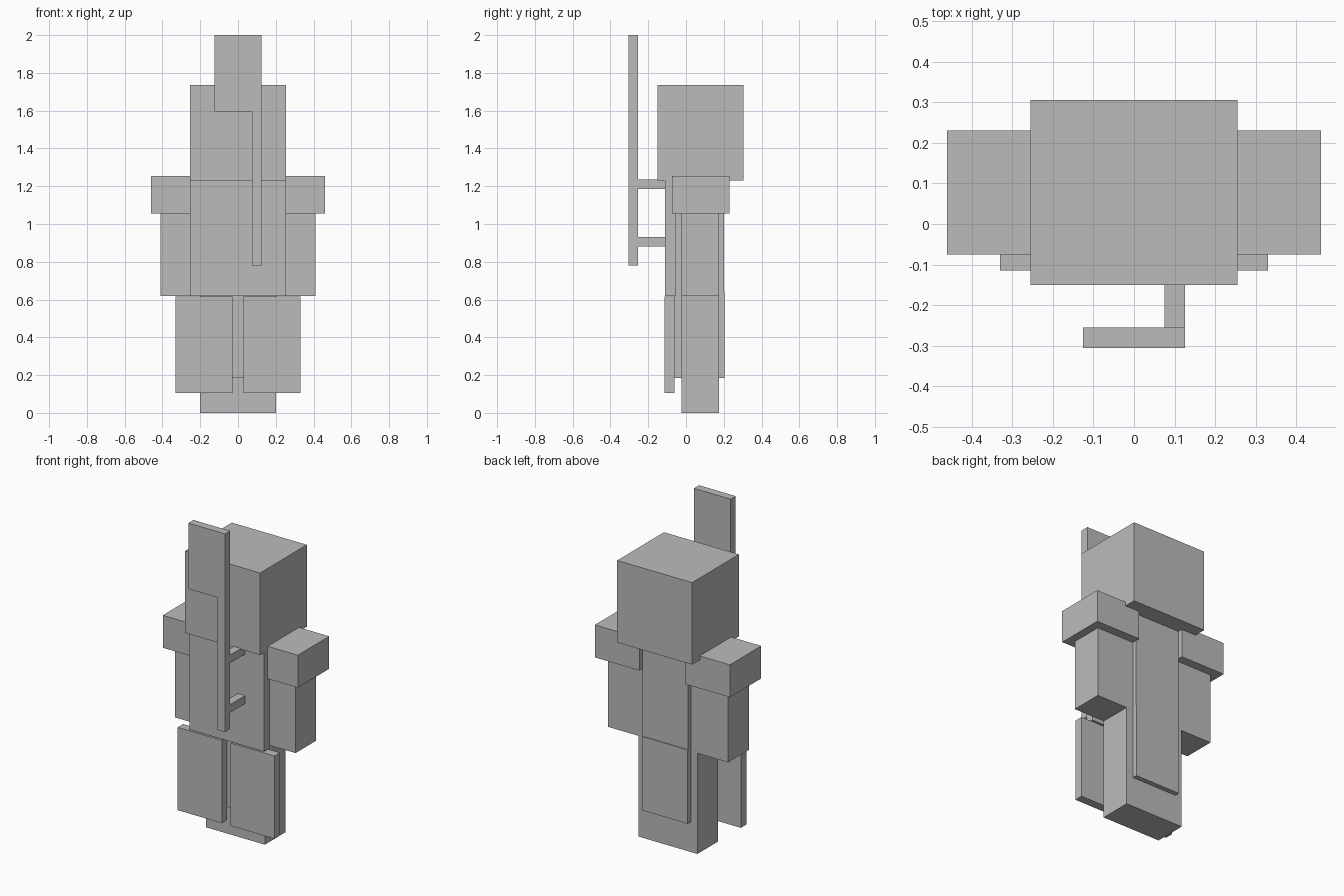
import bpy
import bmesh

default = bpy.data.objects.get("Cube")
if default:
    bpy.data.objects.remove(default, do_unlink=True)

GREY = (0.5, 0.5, 0.5, 1.0)
grey = bpy.data.materials.new("plain grey")
grey.use_nodes = True
grey.diffuse_color = GREY
for node in grey.node_tree.nodes:
    if node.type == 'BSDF_PRINCIPLED':
        node.inputs["Base Color"].default_value = GREY


def add_object(name, bm):
    bmesh.ops.recalc_face_normals(bm, faces=bm.faces)
    mesh = bpy.data.meshes.new(name)
    bm.to_mesh(mesh)
    bm.free()
    mesh.materials.append(grey)
    obj = bpy.data.objects.new(name, mesh)
    bpy.context.collection.objects.link(obj)
    return obj


def box(name, x, y, z):
    """Box from (min, max) extents on each axis."""
    bm = bmesh.new()
    bmesh.ops.create_cube(bm, size=1)
    for v in bm.verts:
        v.co = [lo + (c + 0.5) * (hi - lo) for c, (lo, hi) in zip(v.co, (x, y, z))]
    return add_object(name, bm)


def centred(name, half_width, y, z):
    return box(name, (-half_width, half_width), y, z)


def pair(name, x, y, z):
    box("left_" + name, x, y, z)
    box("right_" + name, (-x[1], -x[0]), y, z)


# Head, body and legs
centred("head", 0.255, (-0.15, 0.305), (1.23, 1.735))
centred("torso", 0.2, (-0.025, 0.175), (0.62, 1.23))
pair("leg", (0, 0.2), (-0.025, 0.175), (0, 0.62))

# Arms and shoulder guards
pair("arm", (0.2, 0.41), (-0.025, 0.175), (0.62, 1.055))
pair("shoulder_guard", (0.155, 0.46), (-0.075, 0.23), (1.055, 1.255))

# Chest armour and back panel
centred("chest_plate", 0.255, (-0.11, -0.055), (0.62, 1.23))
centred("chest_lining", 0.155, (-0.055, -0.025), (0.62, 1.23))
centred("back_panel", 0.155, (0.175, 0.2), (0.64, 1.23))

# Skirt panels and thigh plates
centred("front_skirt", 0.155, (-0.062, -0.025), (0.185, 0.62))
centred("back_skirt", 0.155, (0.175, 0.205), (0.185, 0.64))
pair("thigh_plate", (0.03, 0.33), (-0.115, -0.062), (0.105, 0.615))

# Flag-shaped blade on a pole, extruded from its outline
outline = [(0.075, 0.78), (0.125, 0.78), (0.125, 2), (-0.125, 2),
           (-0.125, 1.595), (0.075, 1.595)]
bm = bmesh.new()
face = bm.faces.new([bm.verts.new((x, -0.305, z)) for x, z in outline])
extruded = bmesh.ops.extrude_face_region(bm, geom=[face])["geom"]
bmesh.ops.translate(bm, vec=(0, 0.05, 0),
                    verts=[g for g in extruded if isinstance(g, bmesh.types.BMVert)])
add_object("pole_and_blade", bm)

# Brackets joining the pole to the chest
for name, z in (("lower_bracket", 0.88), ("upper_bracket", 1.185)):
    box(name, (0.075, 0.125), (-0.255, -0.1), (z, z + 0.05))
